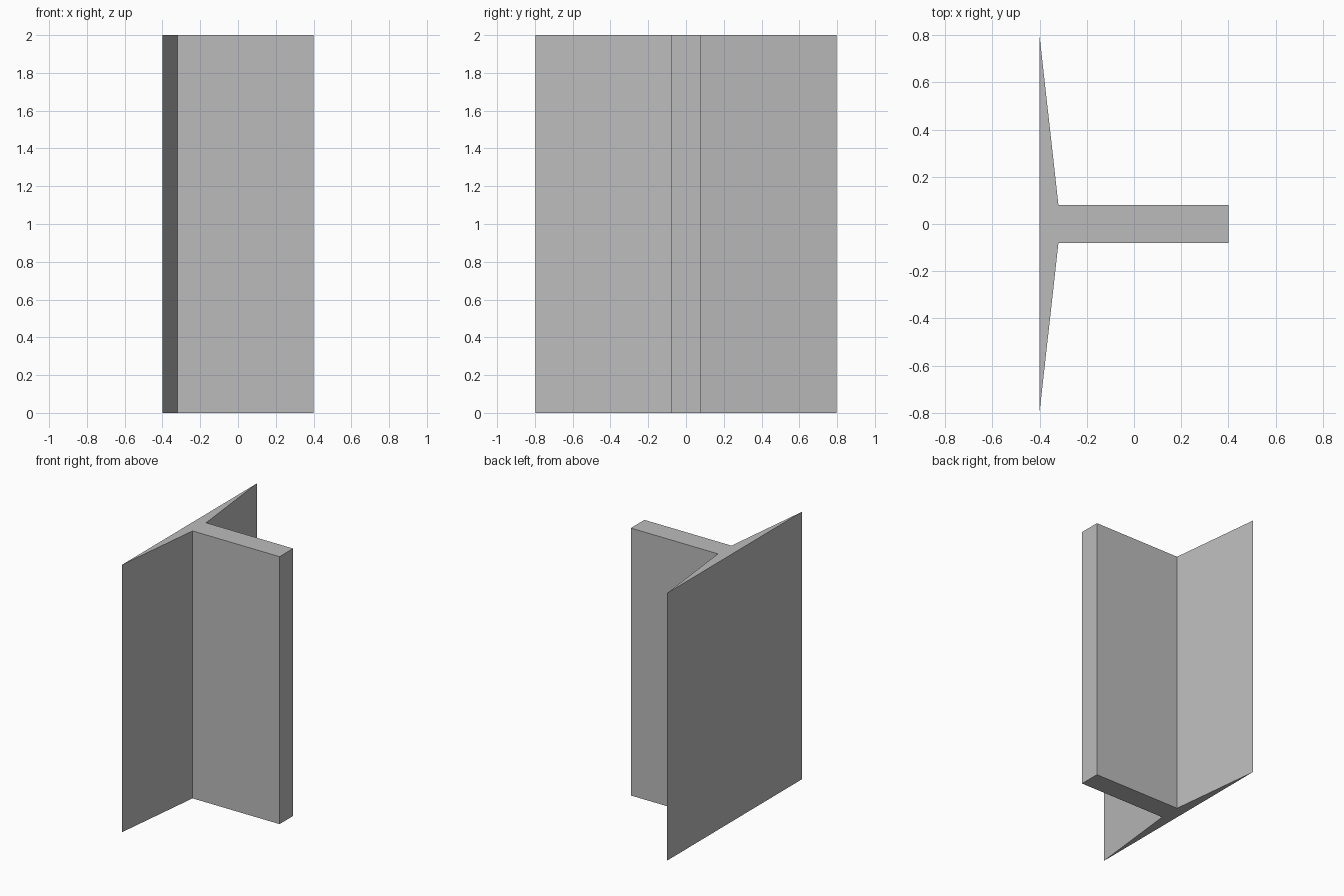
import bpy
import bmesh

cube = bpy.data.objects.get("Cube")
if cube:
    bpy.data.objects.remove(cube, do_unlink=True)

HEIGHT = 2.0

# Plain grey material
grey = bpy.data.materials.new("plain_grey")
grey.use_nodes = True
colour = (0.5, 0.5, 0.5, 1.0)
grey.diffuse_color = colour
grey.node_tree.nodes["Principled BSDF"].inputs["Base Color"].default_value = colour

# Half of the T-shaped section: tapered flange tip, inner corner, web end
half = [(-0.4, 0.797), (-0.32, 0.08), (0.4, 0.08)]
profile = half + [(x, -y) for x, y in reversed(half)]

# Extrude the section upward into one solid
bm = bmesh.new()
base = bm.faces.new([bm.verts.new((x, y, 0)) for x, y in profile])
extruded = bmesh.ops.extrude_face_region(bm, geom=[base], use_keep_orig=True)
top = [v for v in extruded["geom"] if isinstance(v, bmesh.types.BMVert)]
bmesh.ops.translate(bm, verts=top, vec=(0, 0, HEIGHT))
bmesh.ops.recalc_face_normals(bm, faces=bm.faces)

mesh = bpy.data.meshes.new("tapered_t_beam")
bm.to_mesh(mesh)
bm.free()
mesh.materials.append(grey)
beam = bpy.data.objects.new("tapered_t_beam", mesh)
bpy.context.collection.objects.link(beam)
